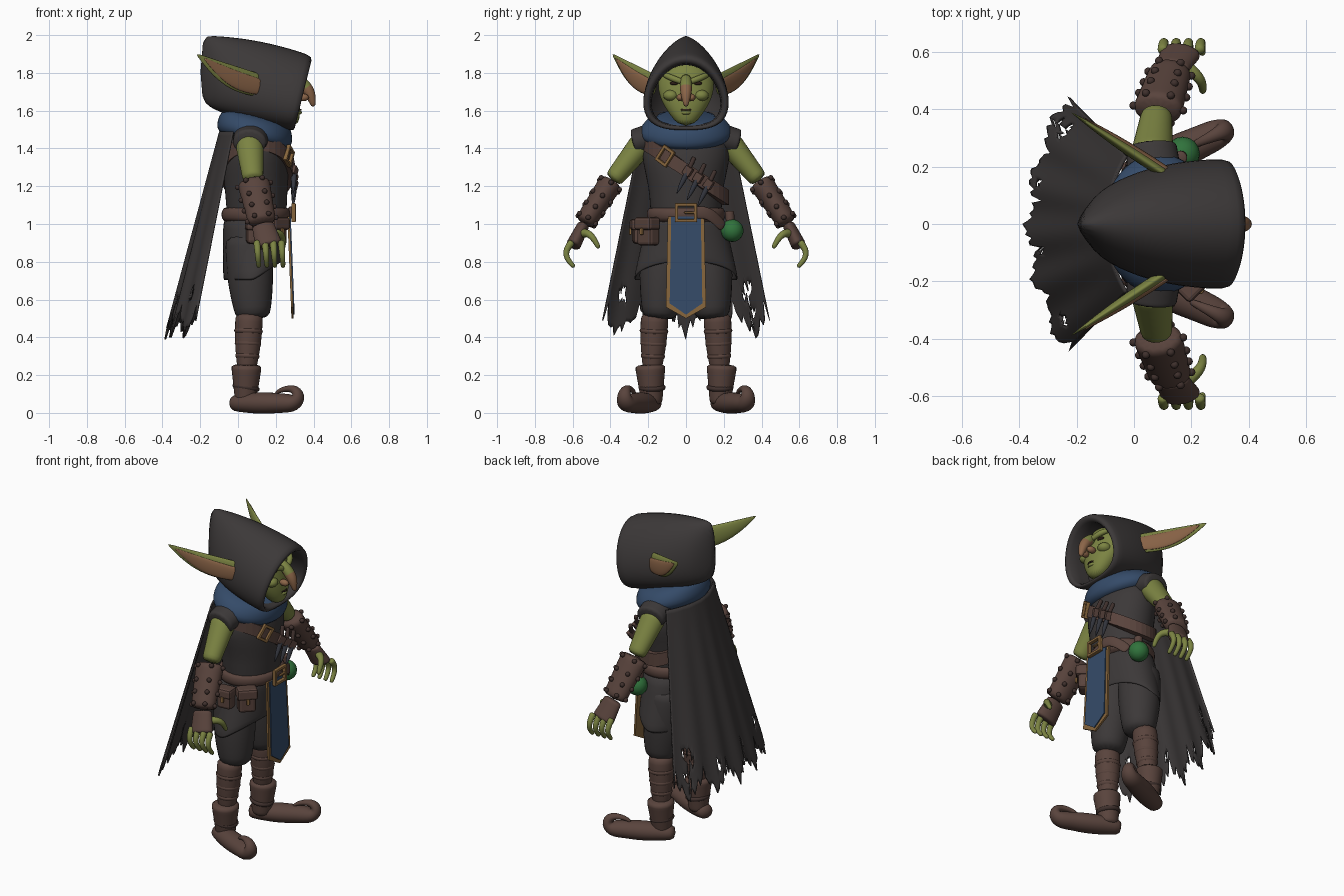
import bpy, bmesh, math, random
from mathutils import Vector, Matrix

if "Cube" in bpy.data.objects:
    bpy.data.objects.remove(bpy.data.objects["Cube"])
random.seed(4)
FORWARD, UP = Vector((1, 0, 0)), Vector((0, 0, 1))


def material(name, *rgb):
    mat = bpy.data.materials.new(name)
    mat.use_nodes = True
    mat.diffuse_color = (*rgb, 1)
    mat.node_tree.nodes["Principled BSDF"].inputs["Base Color"].default_value = (*rgb, 1)
    return mat


CLOTH = material("charcoal cloth", .045, .04, .04)
SKIN = material("green skin", .2, .23, .055)
HIDE = material("brown leather", .1, .057, .046)
DARK = material("dark leather", .05, .03, .026)
BLUE = material("blue cloth", .035, .07, .14)
BRASS = material("worn brass", .24, .13, .045)
FLUSH = material("flushed skin", .26, .13, .065)
GLASS = material("green glass", .03, .17, .045)
STEEL = material("dark steel", .035, .038, .05)
PUPIL = material("dark eye", .03, .015, .01)


def finish(name, bm, mat, mirror=False, sub=0, smooth=True, thick=0):
    bmesh.ops.recalc_face_normals(bm, faces=bm.faces)
    mesh = bpy.data.meshes.new(name)
    bm.to_mesh(mesh)
    bm.free()
    part = bpy.data.objects.new(name, mesh)
    bpy.context.collection.objects.link(part)
    mesh.materials.append(mat)
    for face in mesh.polygons:
        face.use_smooth = smooth
    if thick:
        part.modifiers.new("thickness", "SOLIDIFY").thickness = thick
    if mirror:
        part.modifiers.new("mirror", "MIRROR").use_axis = (False, True, False)
    if sub:
        subsurf = part.modifiers.new("subdivision", "SUBSURF")
        subsurf.levels = subsurf.render_levels = sub
    return part


def loft(name, rings, mat, cap_start=True, cap_end=True, loop=False, **options):
    bm = bmesh.new()
    rows = [[bm.verts.new(point) for point in ring] for ring in rings]
    count = len(rows[0])
    for lower, upper in zip(rows, rows[1:] + (rows[:1] if loop else [])):
        for i in range(count):
            j = (i + 1) % count
            bm.faces.new((lower[i], lower[j], upper[j], upper[i]))
    if cap_start and not loop:
        bm.faces.new(rows[0])
    if cap_end and not loop:
        bm.faces.new(rows[-1])
    return finish(name, bm, mat, **options)


def circle(count):
    return [(math.cos(math.tau * k / count), math.sin(math.tau * k / count)) for k in range(count)]


def cross_axes(direction, ref):
    direction = direction.normalized()
    u = (ref - direction * ref.dot(direction)).normalized()
    return u, direction.cross(u)


def sweep(name, centres, radii, mat, flat=1, ref=FORWARD, sub=1, **options):
    rings = []
    for i, (centre, radius) in enumerate(zip(centres, radii)):
        ahead = centres[min(i + 1, len(centres) - 1)] - centres[max(i - 1, 0)]
        u, w = cross_axes(ahead, ref)
        rings.append([centre + u * radius * c + w * radius * flat * s for c, s in circle(14)])
    return loft(name, rings, mat, sub=sub, **options)


def limb(name, start, end, r_start, r_end, mat, bow=(0, 0, 0), bulge=0, **options):
    """Tapered tube whose middle is pushed by bow and swollen by bulge."""
    steps = [k / 7 for k in range(8)]
    arch = [math.sin(math.pi * t) for t in steps]
    centres = [Vector(start).lerp(Vector(end), t) + Vector(bow) * a for t, a in zip(steps, arch)]
    radii = [r_start + (r_end - r_start) * t + bulge * a for t, a in zip(steps, arch)]
    return sweep(name, centres, radii, mat, **options)


def stack(name, low, high, x_low, x_high, sizes, mat, tilt=0):
    """Evenly spaced horizontal ovals, each given by depth and width."""
    rings = []
    for k, (depth, width) in enumerate(sizes):
        t = k / (len(sizes) - 1)
        x, z = x_low + (x_high - x_low) * t, low + (high - low) * t
        rings.append([(x + depth * c, width * s, z - tilt * depth * c) for c, s in circle(24)])
    return loft(name, rings, mat, sub=1)


def box(name, at, size, mat, turn=Matrix(), bevel=.005):
    bm = bmesh.new()
    place = Matrix.Translation(at) @ turn @ Matrix.Diagonal((*size, 1))
    bmesh.ops.create_cube(bm, size=1, matrix=place)
    bmesh.ops.bevel(bm, geom=bm.edges[:], offset=bevel, segments=2, affect='EDGES', profile=.5)
    return finish(name, bm, mat, smooth=False)


def ball(name, at, size, mat, **options):
    bm = bmesh.new()
    place = Matrix.Translation(at) @ Matrix.Diagonal((*size, 1))
    bmesh.ops.create_uvsphere(bm, u_segments=16, v_segments=10, radius=1, matrix=place)
    return finish(name, bm, mat, **options)


def buckle(name, at, half_width, half_height, turn=Matrix()):
    for side in (-1, 1):
        post = Vector(at) + turn @ Vector((0, side * half_width, 0))
        bar = Vector(at) + turn @ Vector((0, 0, side * half_height))
        box(name + "_post", post, (.024, .017, half_height * 2 + .017), BRASS, turn)
        box(name + "_bar", bar, (.024, half_width * 2, .017), BRASS, turn)


# Hood: pointed arches widening from a pinched back, then turned in at the rim
hood = []
for k in range(10):
    t = k / 9
    top, bottom = 2 - .11 * t * t, 1.66 - .17 * t ** .6
    width = .01 + .22 * math.sin(math.pi / 2 * t ** .6)
    ring = []
    for c, s in circle(24):
        h = (.5 + c / 2) ** 1.5
        ring.append(Vector((-.2 + (.5 + .1 * h) * t, width * s, bottom + (top - bottom) * h)))
    hood.append(ring)
middle = sum(hood[-1], Vector()) / len(hood[-1])
lip = [middle + (point - middle) * .8 for point in hood[-1]]
hood += [lip, [point - FORWARD * .15 for point in lip]]
loft("hood", hood, CLOTH, cap_end=False, sub=1)

# Head and face
stack("head", 1.52, 1.9, .28, .16, [(.04, .04), (.07, .09), (.09, .13), (.1, .15),
                                    (.11, .15), (.11, .12), (.06, .06)], SKIN)
nose = limb("nose", (.3, 0, 1.78), (.4, 0, 1.62), .025, .01, SKIN, bow=(.02, 0, .01), bulge=.015)
nose.data.materials.append(FLUSH)
for face in nose.data.polygons:
    face.material_index = int(face.center.z < 1.73)
ball("nostril", (.345, .03, 1.67), (.03, .02, .02), FLUSH, mirror=True)
limb("brow", (.33, .01, 1.75), (.25, .13, 1.8), .014, .01, SKIN, bow=(.02, .01, 0), bulge=.005,
     ref=UP, mirror=True)
ball("eye", (.3, .06, 1.745), (.015, .026, .01), PUPIL, mirror=True)
ball("cheek", (.29, .08, 1.68), (.04, .04, .03), SKIN, mirror=True)
limb("mouth", (.27, -.07, 1.605), (.27, .07, 1.605), .005, .005, PUPIL, bow=(.064, 0, 0), ref=UP)
limb("lower_lip", (.29, -.04, 1.59), (.29, .04, 1.59), .01, .01, SKIN, bow=(.04, 0, 0), ref=UP)

# Swept ears with a flushed inner panel
ear_root, ear_tip, ear_bow = Vector((.13, .16, 1.73)), Vector((-.22, .39, 1.9)), (0, 0, -.03)
inward = Vector((.01, .015, -.01))
limb("ear", ear_root, ear_tip, .06, .004, SKIN, ear_bow, .03, flat=.3, ref=UP, mirror=True)
limb("inner_ear", ear_root + inward, ear_tip.lerp(ear_root, .1) + inward / 2, .04, .004, FLUSH,
     ear_bow, .025, flat=.25, ref=UP, mirror=True)

# Scarf, tunic and skirt
stack("scarf", 1.42, 1.58, .08, .1, [(.17, .19), (.2, .25), (.2, .25), (.19, .22), (.16, .17)],
      BLUE, tilt=.25)
stack("tunic", .98, 1.54, .1, .09, [(.16, .19), (.16, .19), (.17, .2), (.175, .23), (.16, .24),
                                    (.1, .14)], CLOTH)
limb("shoulder_flap", (.07, .17, 1.46), (.06, .28, 1.43), .1, .09, CLOTH, flat=.8, mirror=True)
skirt = []
for k in range(5):
    t = k / 4
    skirt.append([(.08 + .16 * c, (.2 + .08 * t) * s, 1.06 - t * (.36 - .1 * max(c, 0)))
                  for c, s in circle(28)])
loft("tunic_skirt", skirt, CLOTH, cap_end=False, sub=1, thick=.012)

# Trousers and wrapped shins
limb("trouser_leg", (.05, .11, .95), (.08, .14, .49), .12, .09, CLOTH, bulge=.02, mirror=True)
knee, ankle = Vector((.06, .165, .53)), Vector((.045, .18, .2))
limb("shin_wrap", knee, ankle, .075, .045, HIDE, bulge=.01, mirror=True)
for t in (.3, .5, .7):
    limb("wrap_band", knee.lerp(ankle, t - .05), knee.lerp(ankle, t + .05), .08 - .03 * t,
         .075 - .03 * t, HIDE, bulge=.01, mirror=True)

# Boots with curled toes
limb("boot_cuff", (.04, .18, .04), (.045, .19, .26), .055, .085, HIDE, mirror=True)
limb("boot_strap", (.04, .18, .12), (.045, .18, .15), .065, .065, DARK, bulge=.01, mirror=True)
heel, toe_way = Vector((-.04, .16, 0)), Vector((.9, .42, 0))
path = [heel + toe_way * (.3 * k / 6) + UP * .052 for k in range(7)]
girth = [.045 + .02 * math.sin(k / 2.5) for k in range(7)]
for k in range(9):
    t = k / 8
    angle = math.radians(270 * t - 80)
    reach = .05 if math.cos(angle) > 0 else .09
    path.append(heel + toe_way * (.35 + reach * math.cos(angle)) + UP * (.09 + .04 * math.sin(angle)))
    girth.append(.05 * (1 - t) ** 1.2 + .006)
sweep("boot_foot", path, girth, HIDE, flat=.9, ref=UP.cross(toe_way), mirror=True)

# Arms, studded bracers and hands
elbow, wrist, knuckles = Vector((.08, .39, 1.23)), Vector((.13, .54, 1)), Vector((.165, .6, .88))
limb("arm", (.06, .22, 1.44), elbow, .08, .055, SKIN, flat=.9, mirror=True)
limb("bracer", elbow, wrist, .09, .075, HIDE, flat=.75, mirror=True)
fore, side = cross_axes(wrist - elbow, FORWARD)
for t in (.1, .4, .65, .9):
    radius = .09 - .015 * t
    for c, s in circle(6):
        spot = elbow.lerp(wrist, t) + radius * (fore * c + side * s * .75)
        ball("stud", spot, (.014, .014, .014), DARK, mirror=True)
limb("glove", wrist, knuckles, .06, .075, HIDE, flat=.55, mirror=True)
for k in range(4):
    root = Vector((.1 + .043 * k, .6, .91))
    limb("finger", root, root + Vector((.01, -.01, -.14)), .02, .012, SKIN, bow=(0, .04, 0), mirror=True)
limb("thumb", (.18, .55, .95), (.24, .46, .87), .025, .012, SKIN, bow=(.02, 0, .03), mirror=True)

# Tattered cape: a flared sheet with a ragged hem and worn holes
columns, rows = 72, 44
bm = bmesh.new()
sheet = []
for i in range(columns + 1):
    u = 2 * i / columns - 1
    hem = .39 + .1 * abs(math.sin(u * 7.8)) + .07 * random.random() * (i % 3 > 0) + .1 * (i % 14 == 1)
    line = []
    for j in range(rows + 1):
        drop = (1.49 - hem) * j / rows / 1.1
        spine, border = -.1 - .29 * drop, -.03 - .22 * drop
        x = spine + (border - spine) * u * u + .008 * drop * math.sin(u * 16)
        line.append(bm.verts.new((x, u * (.24 + .225 * drop), 1.49 - 1.1 * drop)))
    sheet.append(line)
holes = [(-.34, .64, .04), (.32, .66, .05), (.35, .53, .03), (-.1, .58, .03), (.14, .56, .03)]
for i in range(columns):
    for j in range(rows):
        corners = (sheet[i][j], sheet[i + 1][j], sheet[i + 1][j + 1], sheet[i][j + 1])
        spot = corners[0].co
        if all(math.hypot(2 * (spot.y - y), spot.z - z) > size for y, z, size in holes):
            bm.faces.new(corners)
finish("cape", bm, CLOTH, thick=.01)

# Front banner: a pointed plate with a brass border showing behind it
for name, inset, push, mat in (("banner_trim", 0, 0, BRASS), ("banner", .02, .006, BLUE)):
    half, point = .108 - inset, .5 + inset
    outline = [(-half, 1.04), (half, 1.04), (half, point + .06), (0, point), (-half, point + .06)]
    plate = [[(.275 + depth + (1 - z) * .04, y * (1.1 - z / 5), z) for y, z in outline]
             for depth in (push - .012, push)]
    loft(name, plate, mat, smooth=False)

# Belt, pouches and flask
stack("belt", 1, 1.1, .095, .095, [(.17, .2), (.185, .21), (.185, .21), (.17, .2)], HIDE)
buckle("belt_buckle", (.294, 0, 1.06), .05, .042)
box("buckle_pin", (.298, .02, 1.06), (.016, .06, .012), BRASS)
limb("belt_tail", (.28, .05, 1.06), (.21, .2, .98), .035, .03, HIDE, bow=(.02, 0, .03), flat=.3, ref=UP)
for x, y, size, angle in ((.2, -.2, .15, -45), (.09, -.245, .13, -85)):
    turn = Matrix.Rotation(math.radians(angle), 4, 'Z')
    at, out = Vector((x, y, .96)), turn @ FORWARD
    box("pouch", at, (.075, size * .7, size), HIDE, turn, bevel=.018)
    box("pouch_flap", at + out * .008 + UP * size * .28, (.085, size * .8, size * .45), HIDE, turn, bevel=.014)
    box("pouch_clasp", at + out * .05, (.014, .02, .035), BRASS, turn)
ball("flask", (.17, .245, .965), (.06, .06, .06), GLASS)
limb("flask_neck", (.165, .235, 1), (.16, .23, 1.07), .022, .026, HIDE)

# Chest strap wrapped round the tunic, with buckle and knives
section = [(-.02, -.04), (.012, -.04), (.012, .04), (-.02, .04)]
strap = [[(.1 + (.178 + out) * c, (.215 + out) * s, 1.285 - .145 * s + rise) for out, rise in section]
         for c, s in circle(36)]
loft("chest_strap", strap, HIDE, loop=True, smooth=False)
lean = Matrix.Rotation(-.4, 4, 'Z') @ Matrix.Rotation(-.6, 4, 'X')
buckle("strap_buckle", (.27, -.11, 1.36), .03, .04, lean)
for k in range(3):
    root = Vector((.297, .01 + .055 * k, 1.28 - .035 * k))
    limb("knife_handle", root + Vector((-.015, .035, .075)), root, .012, .013, DARK)
    limb("knife_blade", root, root - Vector((.005, .06, .12)), .014, .002, STEEL, bulge=.005)
    box("knife_loop", root, (.03, .045, .05), HIDE, lean)
